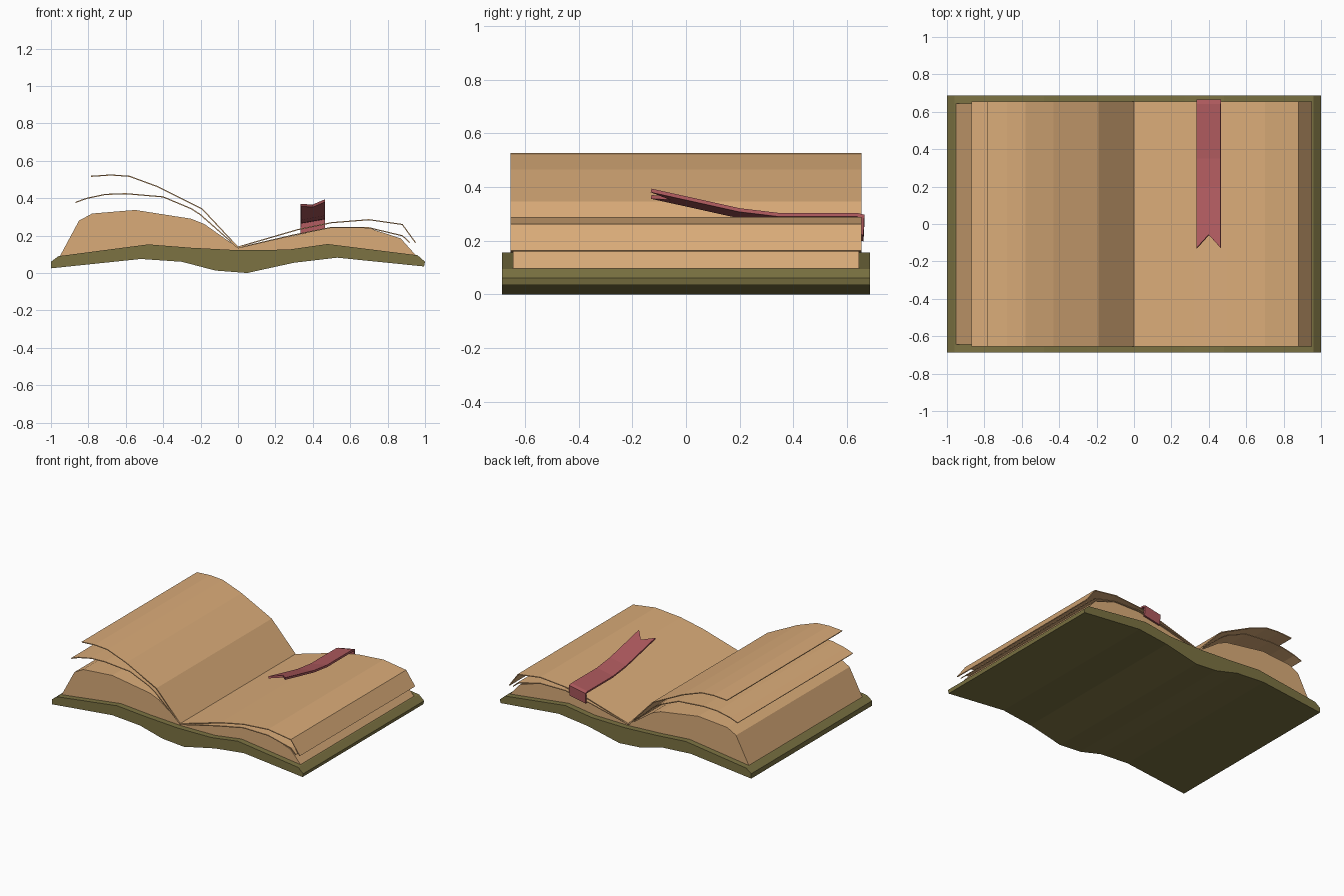
import bpy, bmesh
from mathutils import Vector

if "Cube" in bpy.data.objects:
    bpy.data.objects.remove(bpy.data.objects["Cube"])


def material(name, rgb):
    m = bpy.data.materials.new(name)
    m.diffuse_color = (*rgb, 1)
    m.use_nodes = True
    m.node_tree.nodes["Principled BSDF"].inputs["Base Color"].default_value = m.diffuse_color
    return m


PAPER = material("tan paper", (0.70, 0.41, 0.19))
COVER = material("olive cover", (0.20, 0.17, 0.055))
RIBBON = material("red ribbon", (0.42, 0.10, 0.11))


def add_object(name, bm, mat):
    bmesh.ops.recalc_face_normals(bm, faces=bm.faces)
    me = bpy.data.meshes.new(name)
    bm.to_mesh(me)
    bm.free()
    me.materials.append(mat)
    ob = bpy.data.objects.new(name, me)
    bpy.context.collection.objects.link(ob)
    return ob


def slab(name, lower, upper, half_depth, mat):
    """Solid between two x-z lines with equal point counts, run along y."""
    bm = bmesh.new()
    rings = []
    for a, b in zip(lower, upper):
        rings.append([bm.verts.new((x, y, z)) for (x, z), y in (
            (a, -half_depth), (b, -half_depth), (b, half_depth), (a, half_depth))])
    for r, s in zip(rings, rings[1:]):
        for i in range(4):
            j = (i + 1) % 4
            bm.faces.new((r[i], r[j], s[j], s[i]))
    bm.faces.new(rings[0])
    bm.faces.new(rings[-1])
    return add_object(name, bm, mat)


def sheet(name, line, half_depth=0.655, t=0.006):
    """Thin page following an x-z line."""
    low = []
    for i, p in enumerate(line):
        a, b = line[max(i - 1, 0)], line[min(i + 1, len(line) - 1)]
        d = Vector((b[0] - a[0], b[1] - a[1])).normalized()
        side = 1 if d.x > 0 else -1
        low.append((p[0] + d.y * t * side, p[1] - d.x * t * side))
    return slab(name, low, line, half_depth, PAPER)


# cover, bent over the spine with sloping fore edges
slab("cover",
     [(-1, .025), (-.52, .075), (-.3, .06), (-.12, .013), (.05, .0), (.14, .02), (.3, .055), (.53, .082), (.995, .035)],
     [(-1, .06), (-.96, .09), (-.48, .153), (-.25, .135), (0, .122), (.27, .125), (.48, .155), (.96, .095), (1, .06)],
     .687, COVER)

# page blocks
slab("left_page_block",
     [(-.96, .07), (-.95, .075), (-.8, .09), (-.5, .12), (-.25, .11), (-.18, .11), (0, .105)],
     [(-.955, .085), (-.85, .28), (-.78, .318), (-.55, .337), (-.25, .29), (-.18, .262), (0, .135)],
     .645, PAPER)
slab("right_page_block",
     [(0, .105), (.3, .11), (.5, .12), (.7, .11), (.87, .09), (.95, .075)],
     [(0, .135), (.3, .2), (.5, .242), (.7, .24), (.87, .185), (.955, .09)],
     .645, PAPER)

# lifted loose pages
sheet("left_page_low", [(0, .138), (-.2, .315), (-.25, .347), (-.4, .41), (-.6, .427), (-.71, .423), (-.81, .402), (-.87, .38)])
sheet("left_page_high", [(0, .142), (-.19, .345), (-.43, .465), (-.58, .52), (-.68, .527), (-.785, .52)])
sheet("right_page_low", [(0, .137), (.3, .207), (.5, .247), (.7, .245), (.88, .202), (.92, .165)])
sheet("right_page_high", [(0, .142), (.32, .235), (.5, .272), (.7, .288), (.88, .262), (.952, .163)])

# ribbon bookmark with a notched free end and folded back end
bm = bmesh.new()
path = [(.655, .21), (.66, .28), (.64, .284), (.35, .284), (.2, .302), (-.13, .375)]
rows = []
for k, (y, z) in enumerate(path):
    row = []
    for x, dz in ((.335, -.012), (.4, 0), (.465, .012)):
        notch = k == len(path) - 1 and x == .4
        row.append(bm.verts.new((x, y + .072 * notch, z + dz - .016 * notch)))
    rows.append(row)
for r, s in zip(rows, rows[1:]):
    for i in range(2):
        bm.faces.new((r[i], r[i + 1], s[i + 1], s[i]))
ribbon = add_object("ribbon_bookmark", bm, RIBBON)
mod = ribbon.modifiers.new("thickness", "SOLIDIFY")
mod.thickness = 0.014
mod.offset = 0
